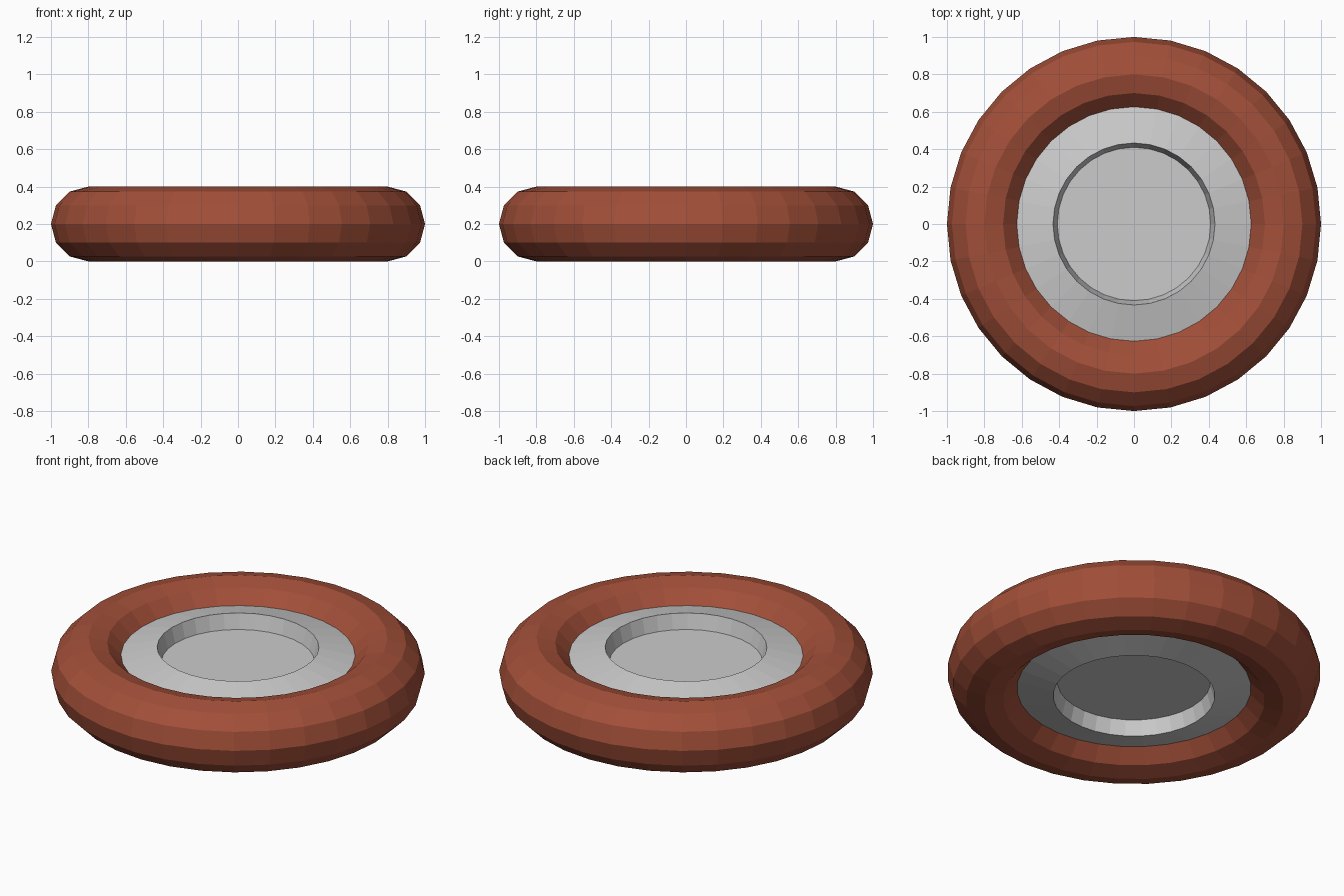
import bpy, bmesh
from math import cos, sin, pi

if "Cube" in bpy.data.objects:
    bpy.data.objects.remove(bpy.data.objects["Cube"])

SEGMENTS = 32
MID_Z = 0.2


def make_object(name, bm):
    mesh = bpy.data.meshes.new(name)
    bm.to_mesh(mesh)
    bm.free()
    obj = bpy.data.objects.new(name, mesh)
    bpy.context.collection.objects.link(obj)
    return obj


def lathe(name, profile, closed=False, cap_end=False):
    """Revolve (radius, z) points around the z axis."""
    bm = bmesh.new()
    rings = []
    for i in range(SEGMENTS):
        a = 2 * pi * i / SEGMENTS
        rings.append([bm.verts.new((r * cos(a), r * sin(a), z)) for r, z in profile])
    n = len(profile)
    for i in range(SEGMENTS):
        here, after = rings[i], rings[(i + 1) % SEGMENTS]
        for j in range(n if closed else n - 1):
            k = (j + 1) % n
            bm.faces.new((here[j], after[j], after[k], here[k]))
    if cap_end:
        bm.faces.new([ring[-1] for ring in rings])
    bmesh.ops.recalc_face_normals(bm, faces=bm.faces)
    return make_object(name, bm)


# Tyre: ring with a twelve-sided cross-section
section = [(0.8 + 0.2 * cos(2 * pi * j / 12), MID_Z + 0.2 * sin(2 * pi * j / 12))
           for j in range(12)]
tyre = lathe("tyre", section, closed=True)
brown = bpy.data.materials.new("brown_rubber")
brown.diffuse_color = (0.36, 0.078, 0.04, 1)
brown.use_nodes = True
brown.node_tree.nodes["Principled BSDF"].inputs["Base Color"].default_value = brown.diffuse_color
tyre.data.materials.append(brown)

# Hub: sloped rim rising inward, short tapered wall, recessed disc; same on both sides
hub_profile = [(0.627, MID_Z), (0.627, 0.30), (0.433, 0.347), (0.41, 0.26)]
hub_profile = [(0.627, 2 * MID_Z - 0.30)] + hub_profile[1:]
lower = [(r, 2 * MID_Z - z) for r, z in hub_profile[2:]]
for name, side in (("hub_top", hub_profile[1:]),
                   ("hub_bottom", [hub_profile[0]] + lower)):
    hub = lathe(name, side, cap_end=True)
    # make sure the visible faces point away from the middle plane
    bm = bmesh.new()
    bm.from_mesh(hub.data)
    bm.faces.ensure_lookup_table()
    want = 1 if name == "hub_top" else -1
    if bm.faces[-1].normal.z * want < 0:
        bmesh.ops.reverse_faces(bm, faces=bm.faces)
    bm.to_mesh(hub.data)
    bm.free()
